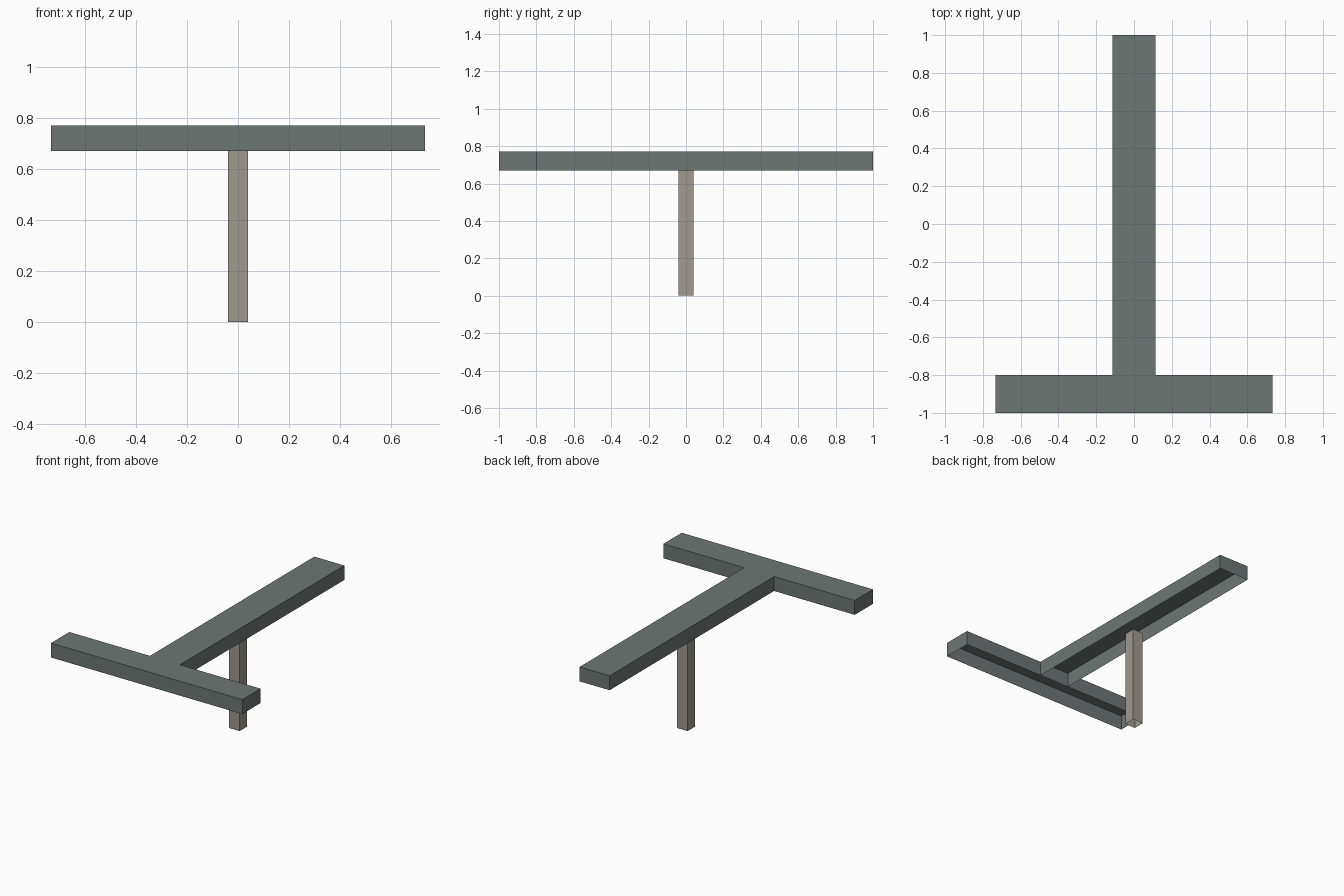
import bpy, bmesh

if "Cube" in bpy.data.objects:
    bpy.data.objects.remove(bpy.data.objects["Cube"])


def material(name, rgb):
    m = bpy.data.materials.new(name)
    m.diffuse_color = (*rgb, 1.0)
    m.use_nodes = True
    m.node_tree.nodes["Principled BSDF"].inputs["Base Color"].default_value = m.diffuse_color
    return m


slate = material("slate_grey", (0.155, 0.185, 0.178))
stone = material("warm_stone", (0.35, 0.315, 0.27))


def open_box(name, lo, hi, mat):
    """Thin-walled box with no underside."""
    bm = bmesh.new()
    bmesh.ops.create_cube(bm, size=1)
    for v in bm.verts:
        v.co = [lo[i] if v.co[i] < 0 else hi[i] for i in range(3)]
    bm.normal_update()
    under = [f for f in bm.faces if f.normal.z < -0.5]
    bmesh.ops.delete(bm, geom=under, context='FACES_ONLY')
    me = bpy.data.meshes.new(name)
    bm.to_mesh(me)
    bm.free()
    me.materials.append(mat)
    ob = bpy.data.objects.new(name, me)
    bpy.context.collection.objects.link(ob)
    return ob


# T-shaped top: cross bar at the front, long beam running back
open_box("cross_bar", (-0.733, -1.0, 0.67), (0.733, -0.8, 0.77), slate)
open_box("long_beam", (-0.115, -0.8, 0.67), (0.115, 1.0, 0.77), slate)

# Central support
open_box("post", (-0.04, -0.04, 0.0), (0.04, 0.04, 0.67), stone)
